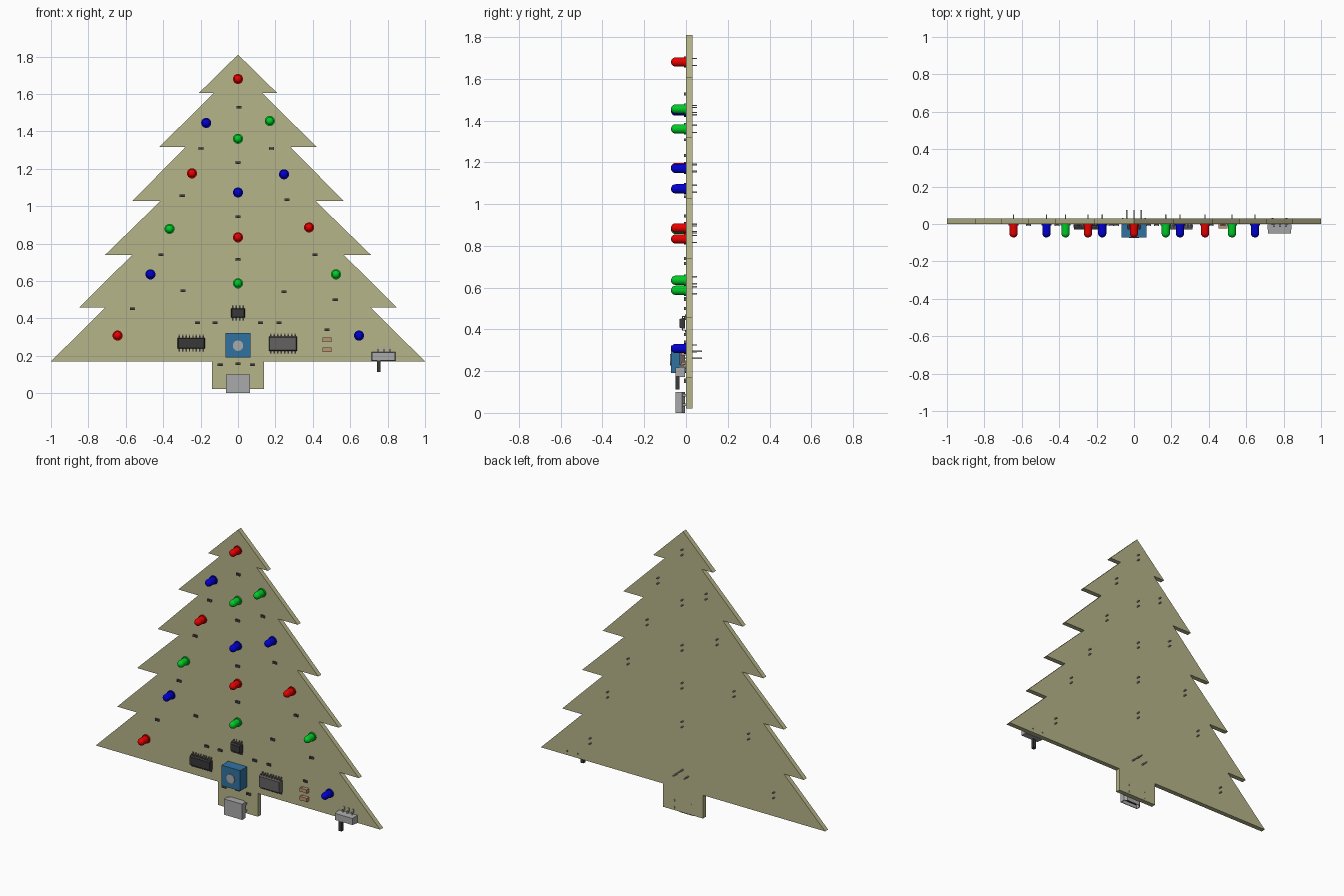
import bpy, bmesh, math
from mathutils import Vector, Matrix

if "Cube" in bpy.data.objects:
    bpy.data.objects.remove(bpy.data.objects["Cube"])

COLORS = {"olive": (0.47, 0.46, 0.25), "red": (0.8, 0, 0), "green": (0, 0.6, 0.02), "blue": (0, 0, 0.65),
          "black": (0.04, 0.04, 0.04), "charcoal": (0.13, 0.12, 0.12), "metal": (0.4, 0.4, 0.4),
          "pot_blue": (0.03, 0.17, 0.35), "tan": (0.5, 0.3, 0.17)}
MATS = {}
for n, c in COLORS.items():
    MATS[n] = bpy.data.materials.new(n)
    MATS[n].diffuse_color = (*c, 1)


def finish(name, bm, color, smooth=False):
    bmesh.ops.recalc_face_normals(bm, faces=bm.faces)
    me = bpy.data.meshes.new(name)
    bm.to_mesh(me)
    bm.free()
    me.materials.append(MATS[color])
    ob = bpy.data.objects.new(name, me)
    bpy.context.collection.objects.link(ob)
    if smooth:
        bpy.ops.object.select_all(action='DESELECT')
        ob.select_set(True)
        bpy.context.view_layer.objects.active = ob
        bpy.ops.object.shade_smooth_by_angle(angle=math.radians(35))
    return ob


def prism(bm, pts, vec):
    f = bm.faces.new([bm.verts.new(p) for p in pts])
    r = bmesh.ops.extrude_face_region(bm, geom=[f], use_keep_orig=True)
    bmesh.ops.translate(bm, vec=vec, verts=[v for v in r["geom"] if isinstance(v, bmesh.types.BMVert)])


def box(bm, cx, cz, w, h, y0, y1, taper=0.0):
    """Box spanning y0 (front) to y1, its front face inset by taper."""
    vs = bmesh.ops.create_cube(bm, size=1)["verts"]
    for v in vs:
        front = v.co.y < 0
        t = taper if front else 0
        v.co = (cx + 2 * v.co.x * (w / 2 - t), y0 if front else y1, cz + 2 * v.co.z * (h / 2 - t))


def lathe(bm, profile, cx=0, cz=0, n=24):
    """Revolve (radius, y) points around the y axis."""
    vs = [bm.verts.new((cx + r, y, cz)) for r, y in profile]
    es = [bm.edges.new(p) for p in zip(vs, vs[1:])]
    r = bmesh.ops.spin(bm, geom=vs + es, cent=(cx, 0, cz), axis=(0, 1, 0), angle=2 * math.pi, steps=n)
    bmesh.ops.remove_doubles(bm, verts=bm.verts, dist=0.0002)


def gull(bm, x, w, z0, z1, yh, t=0.004):
    """Stepped lead from the body at z0 down to the board at z1."""
    s = 1 if z1 > z0 else -1
    zm = z0 + (z1 - z0) * 0.4
    prof = [(-yh - t, z0), (-yh - t, zm + t * s), (-t, zm + t * s), (-t, z1),
            (0, z1), (0, zm), (-yh, zm), (-yh, z0)]
    prism(bm, [(x - w / 2, y, z) for y, z in prof], Vector((w, 0, 0)))


# Tree-shaped circuit board with trunk
right = [(0.21, 1.604), (0.13, 1.604), (0.42, 1.317), (0.28, 1.317), (0.565, 1.027), (0.415, 1.027),
         (0.71, 0.74), (0.565, 0.74), (0.85, 0.457), (0.71, 0.457), (1, 0.17), (0.14, 0.17), (0.14, 0.022)]
outline = [(0, 1.81)] + right + [(-x, z) for x, z in reversed(right)]
bm = bmesh.new()
prism(bm, [(x, 0, z) for x, z in outline], Vector((0, 0.03, 0)))
finish("tree_board", bm, "olive")

# Lamps with domed lenses and two wire legs each
LEDS = {"red": [(0, 1.68), (-0.246, 1.175), (0.38, 0.886), (0, 0.833), (-0.644, 0.308)],
        "green": [(0.17, 1.455), (0, 1.36), (-0.366, 0.878), (0.524, 0.635), (0, 0.587)],
        "blue": [(-0.17, 1.445), (0.246, 1.17), (0, 1.073), (-0.468, 0.635), (0.647, 0.308)]}
R = 0.022
dome = [(R * math.cos(a), -0.05 - R * math.sin(a)) for a in [i * math.pi / 12 for i in range(7)]]
lens = [(0, 0), (0.027, 0), (0.027, -0.009), (R, -0.009)] + dome
legs = bmesh.new()
for color, spots in LEDS.items():
    for i, (x, z) in enumerate(spots):
        bm = bmesh.new()
        lathe(bm, lens, x, z)
        finish(f"{color}_lamp_{i + 1}", bm, color, True)
        for dz in (-0.017, 0.017):
            box(legs, x, z + dz, 0.006, 0.006, -0.005, 0.052)
finish("lamp_legs", legs, "metal")

# Small chip resistors with metal end caps
spots = [(0.005, 1.528), (-0.198, 1.308), (0.178, 1.308), (0, 1.233), (-0.298, 1.056), (0.262, 1.035),
         (0, 0.943), (-0.412, 0.74), (0.412, 0.74), (0, 0.715), (-0.294, 0.548), (0.246, 0.543),
         (-0.565, 0.451), (0.52, 0.5), (-0.217, 0.376), (-0.122, 0.376), (0.12, 0.376), (0.22, 0.376),
         (0.476, 0.339), (-0.095, 0.151), (0.0, 0.158), (0.077, 0.151)]
body, caps = bmesh.new(), bmesh.new()
for x, z in spots:
    box(body, x, z, 0.018, 0.013, -0.009, 0)
    for s in (-1, 1):
        box(caps, x + s * 0.011, z, 0.005, 0.014, -0.01, 0)
finish("resistor_bodies", body, "black")
finish("resistor_ends", caps, "charcoal")

# Two chip capacitors
body, caps = bmesh.new(), bmesh.new()
for z in (0.286, 0.232):
    box(body, 0.476, z, 0.032, 0.022, -0.023, 0)
    for s in (-1, 1):
        box(caps, 0.476 + s * 0.02, z, 0.009, 0.024, -0.025, 0)
finish("capacitor_bodies", body, "tan")
finish("capacitor_ends", caps, "tan")

# Integrated circuits with rows of stepped leads
for name, x, z, w, h, reach, n, color in (("timer_chip", 0, 0.429, 0.074, 0.05, 0.043, 4, "black"),
                                          ("left_chip", -0.25, 0.267, 0.146, 0.058, 0.046, 8, "black"),
                                          ("right_chip", 0.24, 0.264, 0.15, 0.076, 0.054, 8, "charcoal")):
    bm = bmesh.new()
    box(bm, x, z, w, h, -0.03, -0.016, 0.004)
    box(bm, x, z, w, h, -0.016, -0.004)
    finish(name, bm, color)
    bm = bmesh.new()
    pitch = w / n
    for i in range(n):
        for s in (-1, 1):
            gull(bm, x + (i - (n - 1) / 2) * pitch, pitch * 0.4, z + s * (h / 2 - 0.002), z + s * reach, 0.014)
    finish(name + "_leads", bm, "charcoal")

# Blue trimmer with slotted dial and three pins
bm = bmesh.new()
box(bm, 0, 0.257, 0.132, 0.13, -0.072, -0.004)
for sx in (-1, 1):
    for sz in (-1, 1):
        box(bm, sx * 0.052, 0.257 + sz * 0.05, 0.016, 0.016, -0.004, 0)
finish("trimmer_body", bm, "pot_blue")
bm = bmesh.new()
lathe(bm, [(0, -0.07), (0.028, -0.07), (0.028, -0.076), (0, -0.076)], 0, 0.254)
dial = finish("trimmer_dial", bm, "metal", True)
bm = bmesh.new()
for x, z in ((-0.038, 0.262), (0, 0.295), (0.038, 0.262)):
    box(bm, x, z, 0.007, 0.007, -0.01, 0.076)
finish("trimmer_pins", bm, "metal")

# Slide switch: shell, lever, leads and locating pegs
bm = bmesh.new()
box(bm, 0.778, 0.196, 0.13, 0.05, -0.05, -0.004, 0.004)
finish("switch_shell", bm, "metal")
bm = bmesh.new()
box(bm, 0.753, 0.145, 0.02, 0.064, -0.05, -0.03)
finish("switch_lever", bm, "black")
bm = bmesh.new()
for x in (0.748, 0.78, 0.812):
    gull(bm, x, 0.01, 0.215, 0.25, 0.012)
finish("switch_leads", bm, "metal")
bm = bmesh.new()
for x in (0.74, 0.815):
    lathe(bm, [(0, -0.01), (0.006, -0.01), (0.006, 0.032), (0, 0.032)], x, 0.196, 10)
finish("switch_pegs", bm, "charcoal", True)

# Power socket: hollow shell open downwards, tongue and anchor tabs
def ring(s, z):
    pts = [(-0.064, -0.05), (0.064, -0.05), (0.064, -0.018), (0.046, -0.004), (-0.046, -0.004), (-0.064, -0.018)]
    return [(x * (1 - s / 0.064), -0.027 + (y + 0.027) * (1 - s / 0.023), z) for x, y in pts]

bm = bmesh.new()
loops = [[bm.verts.new(p) for p in ring(s, z)] for s, z in ((0, 0.1), (0, 0), (0.004, 0), (0.004, 0.08))]
for a, b in zip(loops, loops[1:]):
    for i in range(6):
        bm.faces.new((a[i], a[(i + 1) % 6], b[(i + 1) % 6], b[i]))
bm.faces.new(loops[0])
bm.faces.new(loops[-1])
finish("socket_shell", bm, "metal")
bm = bmesh.new()
box(bm, 0, 0.047, 0.08, 0.07, -0.032, -0.022)
finish("socket_tongue", bm, "black")
bm = bmesh.new()
for x in (-0.06, 0.06):
    for z in (0.04, 0.085):
        box(bm, x, z, 0.006, 0.012, -0.02, 0.032)
finish("socket_tabs", bm, "metal")

for m in bpy.data.materials:
    if m.users and not m.is_grease_pencil:
        m.use_nodes = True
        m.node_tree.nodes["Principled BSDF"].inputs["Base Color"].default_value = m.diffuse_color
